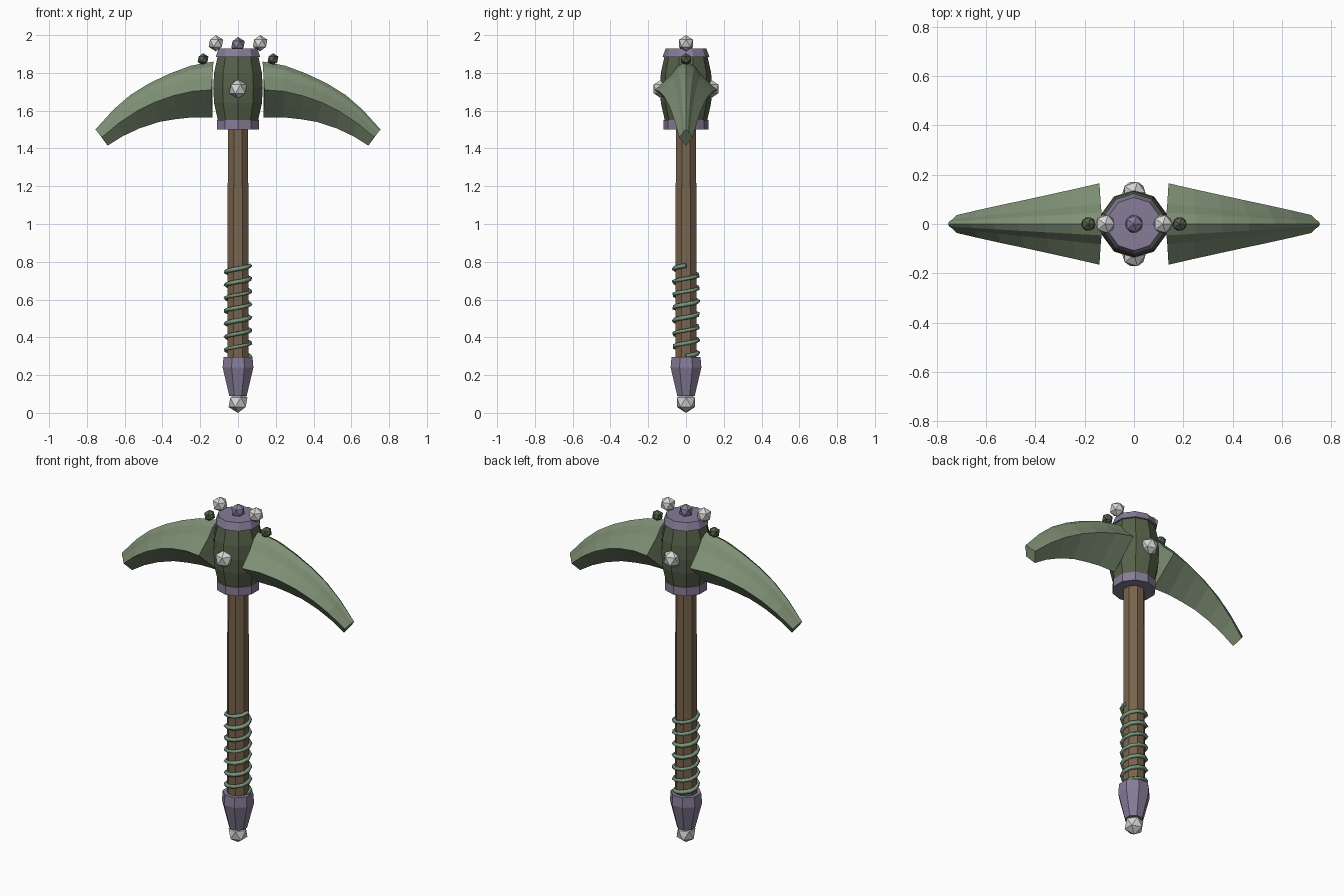
import bpy, bmesh, math
from mathutils import Vector

if "Cube" in bpy.data.objects:
    bpy.data.objects.remove(bpy.data.objects["Cube"])


def material(name, *srgb):
    color = [(c / 255) ** 2.2 for c in srgb] + [1]
    m = bpy.data.materials.new(name)
    m.use_nodes = True
    m.diffuse_color = color
    m.node_tree.nodes["Principled BSDF"].inputs["Base Color"].default_value = color
    return m


WOOD = material("brown wood", 120, 100, 78)
PURPLE = material("purple metal", 133, 123, 150)
BLADE = material("sage green", 125, 142, 116)
DARK = material("dark green", 86, 97, 75)
WRAP = material("wrap green", 120, 148, 124)
GEM = material("pale gem", 212, 212, 210)


def finish(name, bm, mat):
    bmesh.ops.recalc_face_normals(bm, faces=bm.faces)
    mesh = bpy.data.meshes.new(name)
    bm.to_mesh(mesh)
    bm.free()
    mesh.materials.append(mat)
    obj = bpy.data.objects.new(name, mesh)
    bpy.context.collection.objects.link(obj)
    return obj


def skin(name, rings, mat):
    """Join closed rings of points into a capped solid."""
    bm = bmesh.new()
    loops = [[bm.verts.new(p) for p in ring] for ring in rings]
    for a, b in zip(loops, loops[1:]):
        n = len(a)
        for i in range(n):
            j = (i + 1) % n
            bm.faces.new((a[i], a[j], b[j], b[i]))
    bm.faces.new(loops[0])
    bm.faces.new(loops[-1])
    return finish(name, bm, mat)


def lathe(name, profile, sides, mat):
    """Faceted solid from (radius, z) pairs."""
    turn = [math.tau * (i + 0.5) / sides for i in range(sides)]
    return skin(name, [[(r * math.cos(t), r * math.sin(t), z) for t in turn]
                       for r, z in profile], mat)


def stud(name, pos, radius, mat):
    bm = bmesh.new()
    bmesh.ops.create_icosphere(bm, subdivisions=1, radius=radius)
    bmesh.ops.translate(bm, verts=bm.verts, vec=Vector(pos))
    return finish(name, bm, mat)


# Handle
lathe("shaft", [(0.061, 0.28), (0.058, 1.52)], 8, WOOD)
lathe("pommel", [(0.05, 0.09), (0.088, 0.24), (0.083, 0.297)], 8, PURPLE)
stud("pommel_gem", (0, 0, 0.056), 0.056, GEM)

# Spiral grip wrap
curve = bpy.data.curves.new("grip_wrap", "CURVE")
curve.dimensions = "3D"
curve.bevel_depth = 0.012
curve.bevel_resolution = 0
curve.use_fill_caps = True
turns, steps = 7, 10
spline = curve.splines.new("POLY")
spline.points.add(turns * steps)
for i, p in enumerate(spline.points):
    t = math.tau * i / steps
    p.co = (0.065 * math.cos(t), 0.065 * math.sin(t),
            0.30 + 0.48 * i / (turns * steps), 1)
curve.materials.append(WRAP)
bpy.context.collection.objects.link(bpy.data.objects.new("grip_wrap", curve))

# Head
lathe("head_collar", [(0.118, 1.5), (0.118, 1.55)], 10, PURPLE)
lathe("head_barrel", [(0.11, 1.54), (0.133, 1.64), (0.138, 1.72),
                      (0.133, 1.8), (0.113, 1.89)], 10, DARK)
lathe("head_cap", [(0.124, 1.885), (0.108, 1.928)], 10, PURPLE)
stud("cap_knob", (0, 0, 1.95), 0.04, PURPLE)

# Blade sections: x and z of the top edge, side ridge and bottom edge, half width
SECTIONS = [
    (0.13, 1.86, 0.14, 1.71, 0.135, 1.565, 0.165),
    (0.25, 1.838, 0.24, 1.703, 0.24, 1.565, 0.142),
    (0.36, 1.797, 0.34, 1.68, 0.33, 1.555, 0.12),
    (0.47, 1.745, 0.44, 1.645, 0.42, 1.54, 0.098),
    (0.57, 1.683, 0.54, 1.595, 0.52, 1.507, 0.077),
    (0.66, 1.605, 0.63, 1.535, 0.61, 1.465, 0.057),
    (0.755, 1.5, 0.72, 1.46, 0.69, 1.415, 0.036),
]


def blade_ring(side, xt, zt, xm, zm, xb, zb, w):
    half = [(xt + (xm - xt) * down, w * out, zt + (zm - zt) * down)
            for out, down in ((0.28, 0.17), (0.5, 0.5), (1, 1))]
    ring = [(xt, 0, zt)] + half + [(xb, 0, zb)]
    ring += [(x, -y, z) for x, y, z in reversed(half)]
    return [(side * x, y, z) for x, y, z in ring]


for side, label in ((1, "left"), (-1, "right")):
    skin(label + "_blade", [blade_ring(side, *s) for s in SECTIONS], BLADE)
    stud(label + "_cap_gem", (side * 0.117, 0, 1.957), 0.043, GEM)
    stud(label + "_blade_stud", (side * 0.185, 0, 1.872), 0.032, DARK)

for side, label in ((-1, "front"), (1, "back")):
    stud(label + "_gem", (0, side * 0.127, 1.715), 0.052, GEM)
